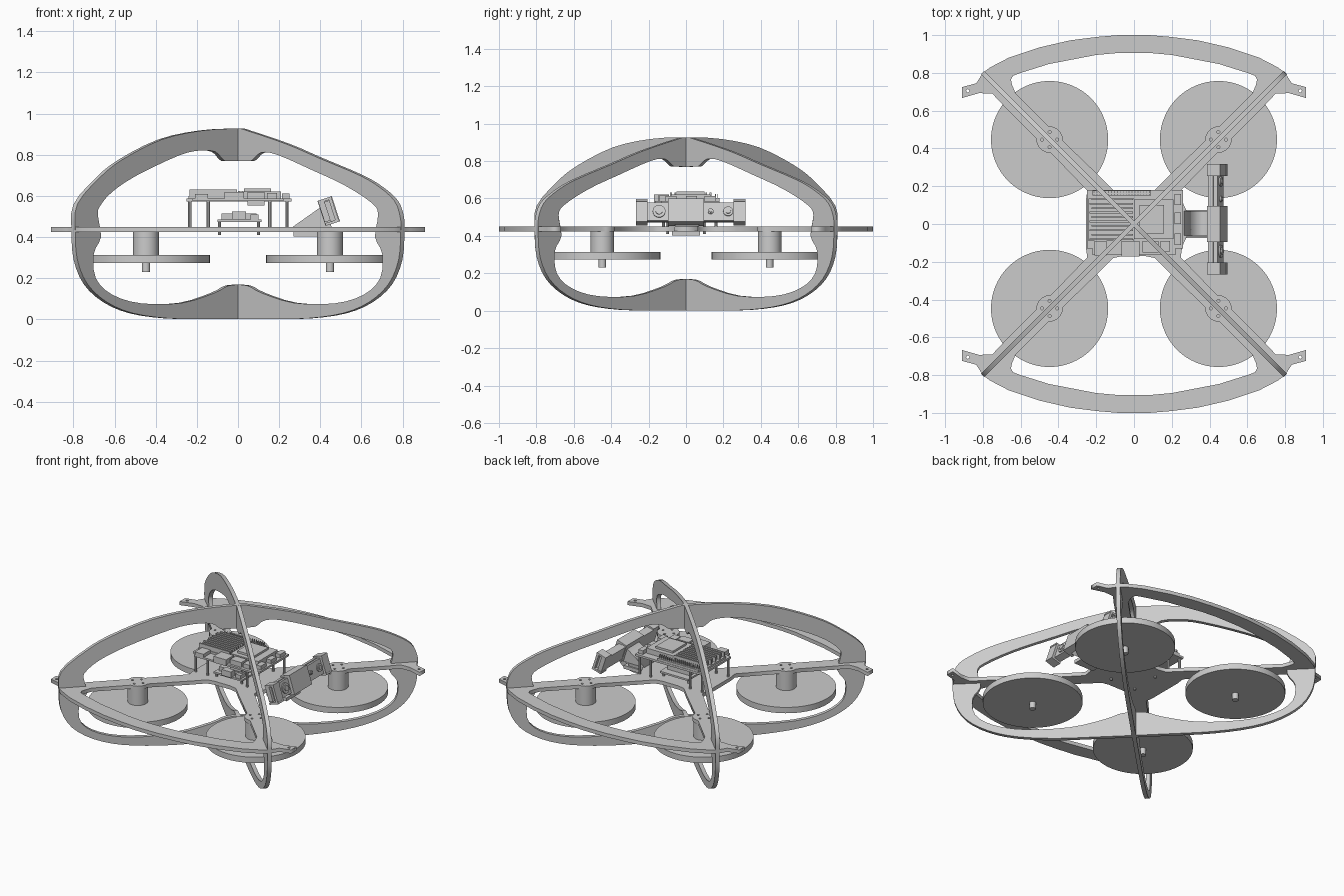
import bpy
from math import radians, sin, cos, sqrt, pi
from mathutils import Vector, Matrix

if "Cube" in bpy.data.objects:
    bpy.data.objects.remove(bpy.data.objects["Cube"])

R2 = sqrt(2)


def smooth_loop(pts, n=4):
    """Closed Catmull-Rom interpolation of 2D points."""
    out, k = [], len(pts)
    for i in range(k):
        a, b, c, d = (Vector(pts[(i + j) % k]) for j in (-1, 0, 1, 2))
        for s in range(n):
            t = s / n
            out.append(0.5 * (2 * b + (c - a) * t + (2 * a - 5 * b + 4 * c - d) * t * t
                              + (3 * b - a - 3 * c + d) * t ** 3))
    return out


def circle(x, y, r, n=12):
    return [(x + r * cos(2 * pi * i / n), y + r * sin(2 * pi * i / n)) for i in range(n)]


def sheet(name, loops, thick, loc=(0, 0, 0), rot=(0, 0, 0)):
    """Flat cut sheet: first loop is the outline, the others are holes."""
    cu = bpy.data.curves.new(name, 'CURVE')
    cu.dimensions = '2D'
    cu.fill_mode = 'BOTH'
    cu.extrude = thick / 2
    for loop in loops:
        sp = cu.splines.new('POLY')
        sp.points.add(len(loop) - 1)
        for p, (x, y) in zip(sp.points, loop):
            p.co = (x, y, 0, 1)
        sp.use_cyclic_u = True
    ob = bpy.data.objects.new(name, cu)
    bpy.context.collection.objects.link(ob)
    ob.location, ob.rotation_euler = loc, rot
    bpy.ops.object.select_all(action='DESELECT')
    ob.select_set(True)
    bpy.context.view_layer.objects.active = ob
    bpy.ops.object.convert(target='MESH')
    return bpy.context.object


def box(name, x, y, z, xf=None):
    """Box from (min, max) ranges, optionally moved by a matrix."""
    bpy.ops.mesh.primitive_cube_add(size=1)
    ob = bpy.context.object
    ob.name = name
    mid = [(a + b) / 2 for a, b in (x, y, z)]
    dim = [b - a for a, b in (x, y, z)]
    ob.data.transform(Matrix.Translation(mid) @ Matrix.Diagonal((*dim, 1)))
    if xf:
        ob.matrix_world = xf
    return ob


def cyl(name, x, y, z0, z1, r, n=32, xf=None):
    bpy.ops.mesh.primitive_cylinder_add(vertices=n, radius=r, depth=z1 - z0)
    ob = bpy.context.object
    ob.name = name
    ob.data.transform(Matrix.Translation((x, y, (z0 + z1) / 2)))
    if xf:
        ob.matrix_world = xf
    bpy.ops.object.shade_smooth_by_angle()
    return ob


# Two crossed vertical guard hoops (profile as seen from the front)
low_out = [(.80, .43), (.79, .29), (.74, .17), (.645, .083), (.52, .03), (.35, .005), (.16, .002)]
low_in = [(.675, .40), (.71, .32), (.70, .2), (.62, .12), (.48, .078), (.28, .08), (.12, .13), (.05, .165)]
flip = lambda pts: [(-x, y) for x, y in reversed(pts)]
outer = ([(0, .927), (.06, .915), (.25, .85), (.4, .785), (.6, .70), (.7, .64), (.77, .575), (.797, .5)]
         + low_out + flip(low_out)
         + [(-.79, .56), (-.68, .69), (-.57, .777), (-.38, .874), (-.18, .918)])
inner = ([(.05, .77), (.08, .775), (.12, .81), (.2, .80), (.37, .725), (.53, .65), (.66, .565), (.69, .51)]
         + low_in + flip(low_in)
         + [(-.69, .505), (-.68, .55), (-.62, .62), (-.5, .70), (-.3, .795), (-.2, .82),
            (-.12, .815), (-.08, .775), (-.05, .77)])
hoop = [[(p[0] * R2, max(p[1], 0)) for p in smooth_loop(l, 3)] for l in (outer, inner)]
for name, a in (("guard_hoop_a", 45), ("guard_hoop_b", -45)):
    sheet(name, hoop, .026, rot=(radians(90), 0, radians(a)))

# Horizontal frame plate: crossed arms, motor pads, front and rear bows, corner tabs
M = .447
edge = [(.93, .045)] + [(M * R2 + .07 * cos(radians(t)), .07 * sin(radians(t)))
                        for t in range(40, 141, 20)] + [(.3, .05)]
hole_side = [((d - w) / R2, (d + w) / R2) for d, w in edge]
open_side = [(y, x) for x, y in hole_side]
bow = [(.08, 1.0), (.2, .99), (.34, .972), (.5, .935), (.66, .882), (.76, .83), (.80, .80),
       (.835, .745), (.91, .725), (.91, .667), (.82, .693), (.75, .69)]
quad = bow + open_side + [(.255, .12)]
right = quad + [(.28, .065), (.39, .065)]
flip_y = lambda pts: [(x, -y) for x, y in reversed(pts)]
right = right + flip_y(right)
left = quad + flip_y(quad)
outline = right + flip(left)
half = ([(.09, .905), (.2, .895), (.45, .847), (.6, .80), (.64, .785), (.652, .765), (.645, .735)]
        + hole_side + [(.11, .18), (.06, .17)])
window = half + flip(half)
holes = [window, flip_y(window)]
for sx in (-1, 1):
    for sy in (-1, 1):
        cx, cy = sx * M, sy * M
        for dx, dy in ((.04, 0), (-.04, 0), (0, .04), (0, -.04)):
            holes.append(circle(cx + dx, cy + dy, .008, 8))
        holes.append(circle(sx * .88, sy * .705, .009, 8))
sheet("frame_plate", [outline] + holes, .025, loc=(0, 0, .437))

# Motors, shafts and propeller discs hanging below the arms
for sx in (-1, 1):
    for sy in (-1, 1):
        x, y = sx * M, sy * M
        cyl("motor", x, y, .31, .426, .063)
        cyl("propeller_disc", x, y, .274, .314, .31, 64)
        cyl("motor_shaft", x, y, .23, .28, .02, 16)

# Lower circuit board on short legs
box("lower_board", (-.10, .115), (-.12, .12), (.473, .485))
box("lower_board_chip", (-.08, .09), (-.09, .07), (.485, .515))
box("lower_board_plug", (-.03, .04), (-.135, -.09), (.485, .525))
box("lower_board_side_plug", (.06, .10), (-.115, -.06), (.485, .51))
for x in (-.09, .10):
    for y in (-.1, .1):
        cyl("lower_board_leg", x, y, .41, .475, .008, 8)

# Upper computer board on tall standoffs
box("computer_board", (-.25, .26), (-.13, .18), (.573, .587))
box("computer_front_board", (-.22, .22), (-.165, -.12), (.575, .587))
for x in (-.235, -.145, .155, .238):
    for y in (-.12, .16):
        cyl("standoff", x, y, .445, .576, .008, 8)
box("heatsink_base", (-.24, 0), (-.09, .135), (.587, .6))
for i in range(10):
    y = -.085 + i * .0235
    box("heatsink_fin", (-.235 + .01 * (i % 2), -.005), (y, y + .009), (.6, .632))
box("processor_cover", (.0, .21), (-.08, .13), (.587, .622))
box("processor_cap", (.03, .16), (-.05, .10), (.622, .636))
box("pin_header_base", (-.22, .09), (.15, .178), (.587, .602))
for i in range(20):
    for y in (.158, .17):
        x = -.212 + i * .0155
        box("header_pin", (x - .002, x + .002), (y - .002, y + .002), (.602, .625))
for x0, x1, y0, z0, z1 in ((-.21, -.145, -.168, .585, .61), (-.065, .03, -.172, .577, .62),
                           (.045, .13, -.15, .553, .62), (.14, .19, -.145, .585, .615)):
    box("board_port", (x0, x1), (y0, -.09), (z0, z1))
for y0 in (-.11, 0, .1):
    box("side_connector", (.215, .25), (y0, y0 + .06), (.587, .612))

# Camera bracket: base clamp and wedge
box("camera_bracket_base", (.27, .42), (-.075, .075), (.403, .426))
wedge = sheet("camera_bracket_wedge", [[(.265, .449), (.415, .555), (.455, .449)]], .13,
              loc=(0, .005, 0), rot=(radians(90), 0, 0))

# Stereo camera bar, tilted upward
cam = Matrix.Translation((.44, .02, .525)) @ Matrix.Rotation(radians(-18), 4, 'Y')
box("camera_back", (-.034, -.004), (-.285, .295), (-.045, .055), cam)
box("camera_front_bar", (-.004, .018), (-.265, .275), (-.05, .05), cam)
box("camera_center_block", (-.036, .038), (-.115, .075), (-.063, .065), cam)
for y0, y1 in ((-.287, -.225), (.235, .297)):
    for z0, z1 in ((-.063, -.05), (.052, .065)):
        box("camera_end_rail", (-.034, .036), (y0, y1), (z0, z1), cam)
    box("camera_end_cap", (.018, .034), (y0, y1), (-.05, .052), cam)
turn = cam @ Matrix.Rotation(radians(90), 4, 'Y')
for y, r in ((-.164, .034), (.205, .026), (.112, .015)):
    cyl("camera_lens_ring", 0, y, .015, .026, r, 24, turn)
    cyl("camera_lens", 0, y, .02, .032, r * .55, 16, turn)
